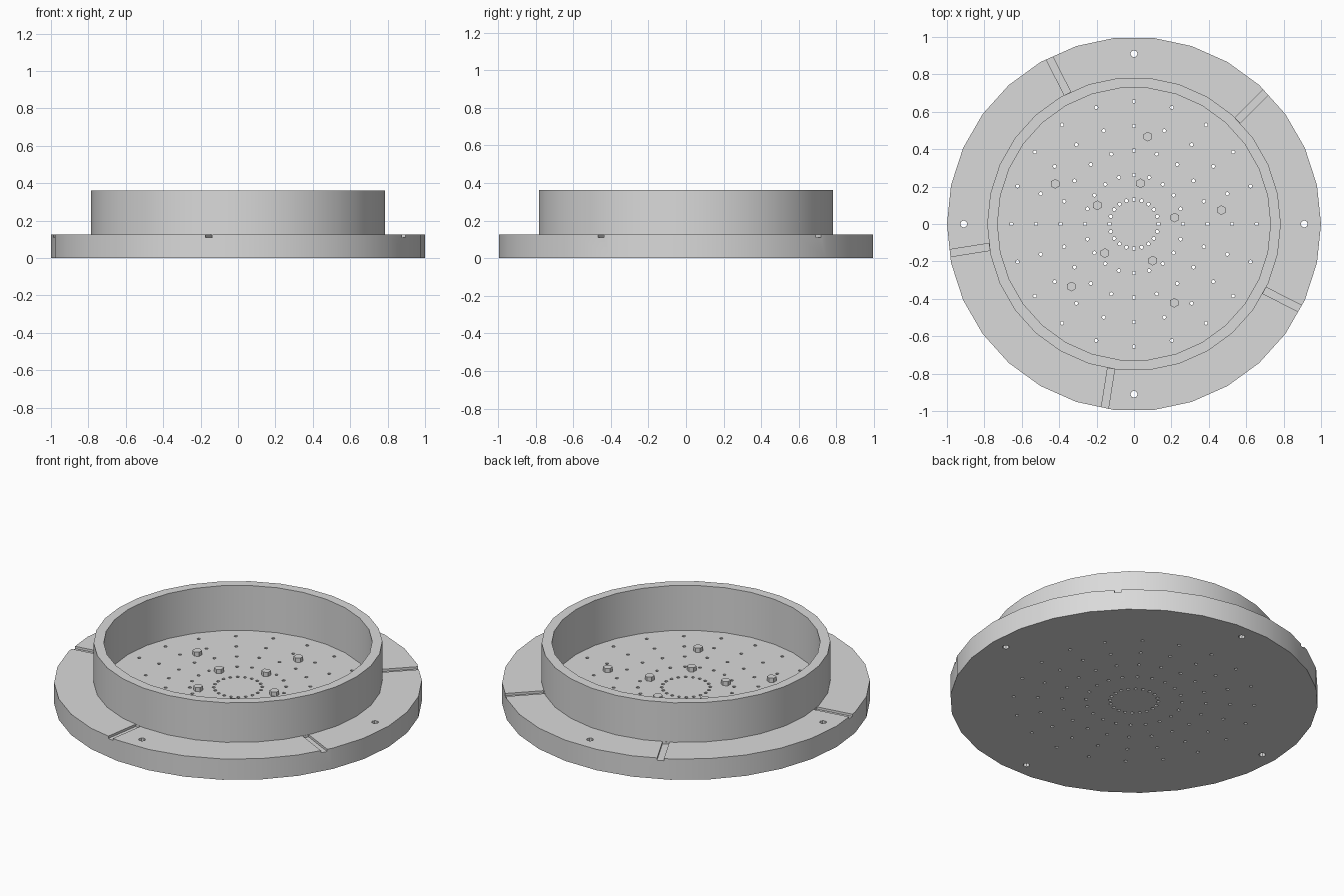
import bpy, bmesh, math
from mathutils import Matrix, Vector

if "Cube" in bpy.data.objects:
    bpy.data.objects.remove(bpy.data.objects["Cube"])

SIDES = 30
FLOOR = 0.092   # recessed floor height
DECK = 0.125    # flange top
RIM = 0.362     # wall top

grey = bpy.data.materials.new("light_grey")
grey.diffuse_color = (0.7, 0.7, 0.7, 1)
grey.use_nodes = True
grey.node_tree.nodes["Principled BSDF"].inputs["Base Color"].default_value = grey.diffuse_color


def finish(name, bm):
    bmesh.ops.recalc_face_normals(bm, faces=bm.faces[:])
    mesh = bpy.data.meshes.new(name)
    bm.to_mesh(mesh)
    bm.free()
    mesh.materials.append(grey)
    obj = bpy.data.objects.new(name, mesh)
    bpy.context.collection.objects.link(obj)
    return obj


def polar(r, deg, z=0.0):
    a = math.radians(deg)
    return Vector((r * math.cos(a), r * math.sin(a), z))


def cylinder(bm, r, z0, z1, at, sides):
    bmesh.ops.create_cone(bm, cap_ends=True, segments=sides, radius1=r, radius2=r,
                          depth=z1 - z0,
                          matrix=Matrix.Translation((at.x, at.y, (z0 + z1) / 2)))


# Flange, wall and recessed floor turned from one profile
profile = [(1, 0), (1, DECK), (0.785, DECK), (0.785, RIM), (0.73, RIM), (0.73, FLOOR)]
bm = bmesh.new()
rings = [[bm.verts.new(polar(r, 360 * i / SIDES, z)) for i in range(SIDES)]
         for r, z in profile]
for low, high in zip(rings, rings[1:]):
    for i in range(SIDES):
        j = (i + 1) % SIDES
        bm.faces.new((low[i], low[j], high[j], high[i]))
bm.faces.new(rings[0])
bm.faces.new(rings[-1])
body = finish("flanged_dish", bm)

# Through holes: five rings of small ones and four mounting holes
bm = bmesh.new()
for ring in range(1, 6):
    for i in range(20):
        cylinder(bm, 0.0095, -0.1, 0.2, polar(0.131 * ring, 18 * i), 8)
for i in range(4):
    cylinder(bm, 0.019, -0.1, 0.2, polar(0.91, 90 * i), 8)
holes = finish("hole_cutter", bm)

# Shallow radial grooves across the flange
bm = bmesh.new()
for i in range(5):
    turn = Matrix.Rotation(math.radians(45 + 72 * i), 4, 'Z')
    bmesh.ops.create_cube(bm, size=1, matrix=turn
                          @ Matrix.Translation((0.933, 0, 0.161))
                          @ Matrix.Diagonal((0.3, 0.038, 0.1, 1)))
grooves = finish("groove_cutter", bm)

bpy.context.view_layer.objects.active = body
for cutter in (holes, grooves):
    cutter.hide_render = True
    mod = body.modifiers.new("cut", 'BOOLEAN')
    mod.operation = 'DIFFERENCE'
    mod.solver = 'EXACT'
    mod.object = cutter
    bpy.ops.object.modifier_apply(modifier=mod.name)
    bpy.data.objects.remove(cutter)

# Hexagonal pegs on the floor in two rings of five
bm = bmesh.new()
for r in (0.22, 0.473):
    for i in range(5):
        cylinder(bm, 0.026, FLOOR - 0.01, FLOOR + 0.025, polar(r, 9 + 72 * i), 6)
finish("floor_pegs", bm)

# Smooth round walls, crisp edges
bpy.ops.object.select_all(action='DESELECT')
body.select_set(True)
bpy.context.view_layer.objects.active = body
bpy.ops.object.shade_smooth_by_angle(angle=math.radians(30))
